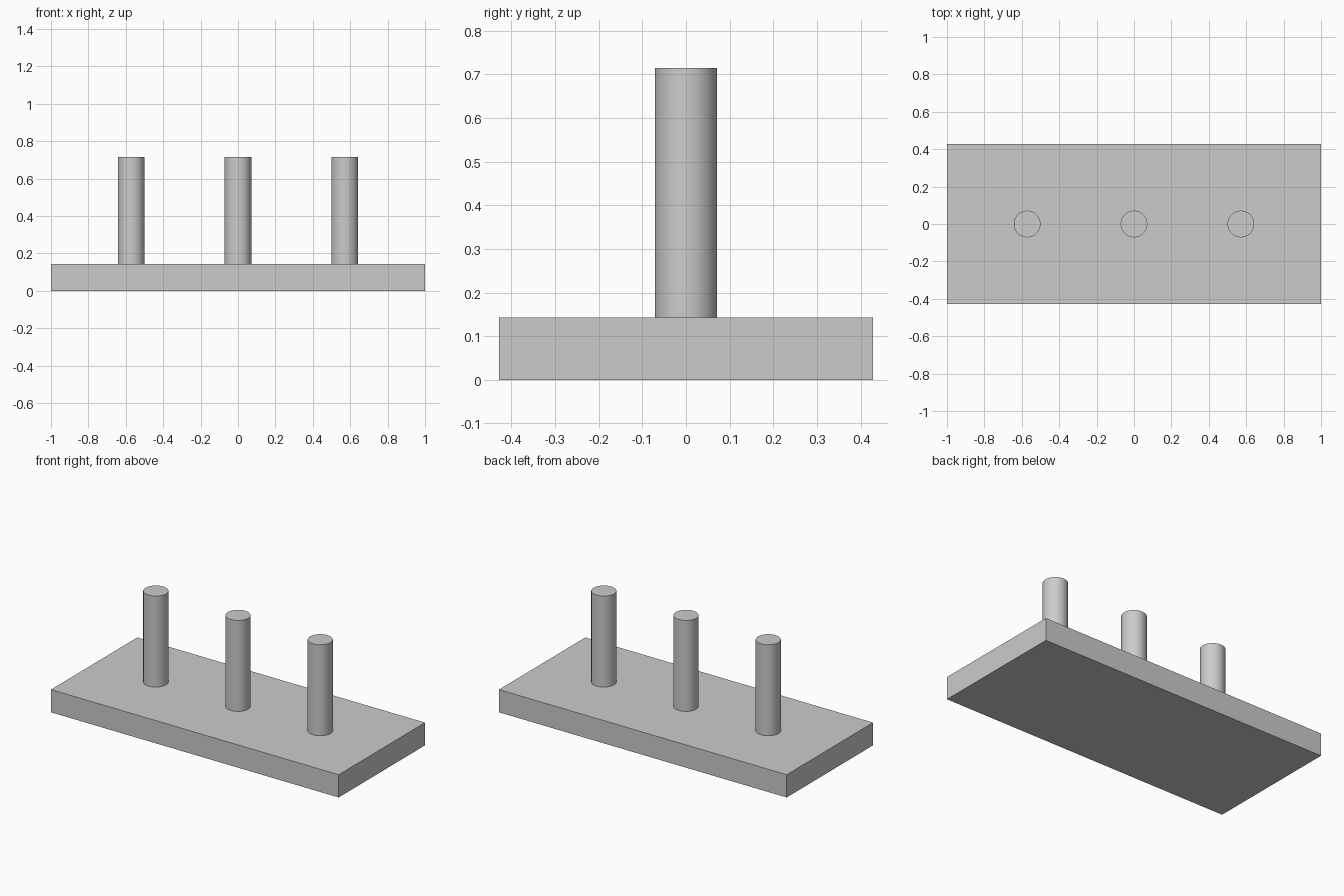
import bpy
import math

cube = bpy.data.objects.get("Cube")
if cube:
    bpy.data.objects.remove(cube, do_unlink=True)

# Proportions: a 14 x 6 x 1 plate scaled to a length of 2
UNIT = 2 / 14
PEG_RADIUS = 0.5 * UNIT
PEG_HEIGHT = 4 * UNIT
PEG_SPACING = 4 * UNIT

grey = bpy.data.materials.new("light_grey")
grey.use_nodes = True
colour = (0.6, 0.6, 0.6, 1)
grey.diffuse_color = colour
grey.node_tree.nodes["Principled BSDF"].inputs["Base Color"].default_value = colour


def finish(name):
    obj = bpy.context.object
    obj.name = name
    obj.data.name = name
    obj.data.materials.append(grey)
    return obj


# Base plate
bpy.ops.mesh.primitive_cube_add(size=1, location=(0, 0, UNIT / 2))
base = finish("base_plate")
base.scale = (14 * UNIT, 6 * UNIT, UNIT)
bpy.ops.object.transform_apply(location=False, rotation=False, scale=True)

# Row of three upright pegs standing on the plate
for name, step in (("right_peg", -1), ("middle_peg", 0), ("left_peg", 1)):
    bpy.ops.mesh.primitive_cylinder_add(
        vertices=64, radius=PEG_RADIUS, depth=PEG_HEIGHT,
        location=(step * PEG_SPACING, 0, UNIT + PEG_HEIGHT / 2))
    finish(name)
    bpy.ops.object.shade_smooth_by_angle(angle=math.radians(30))
